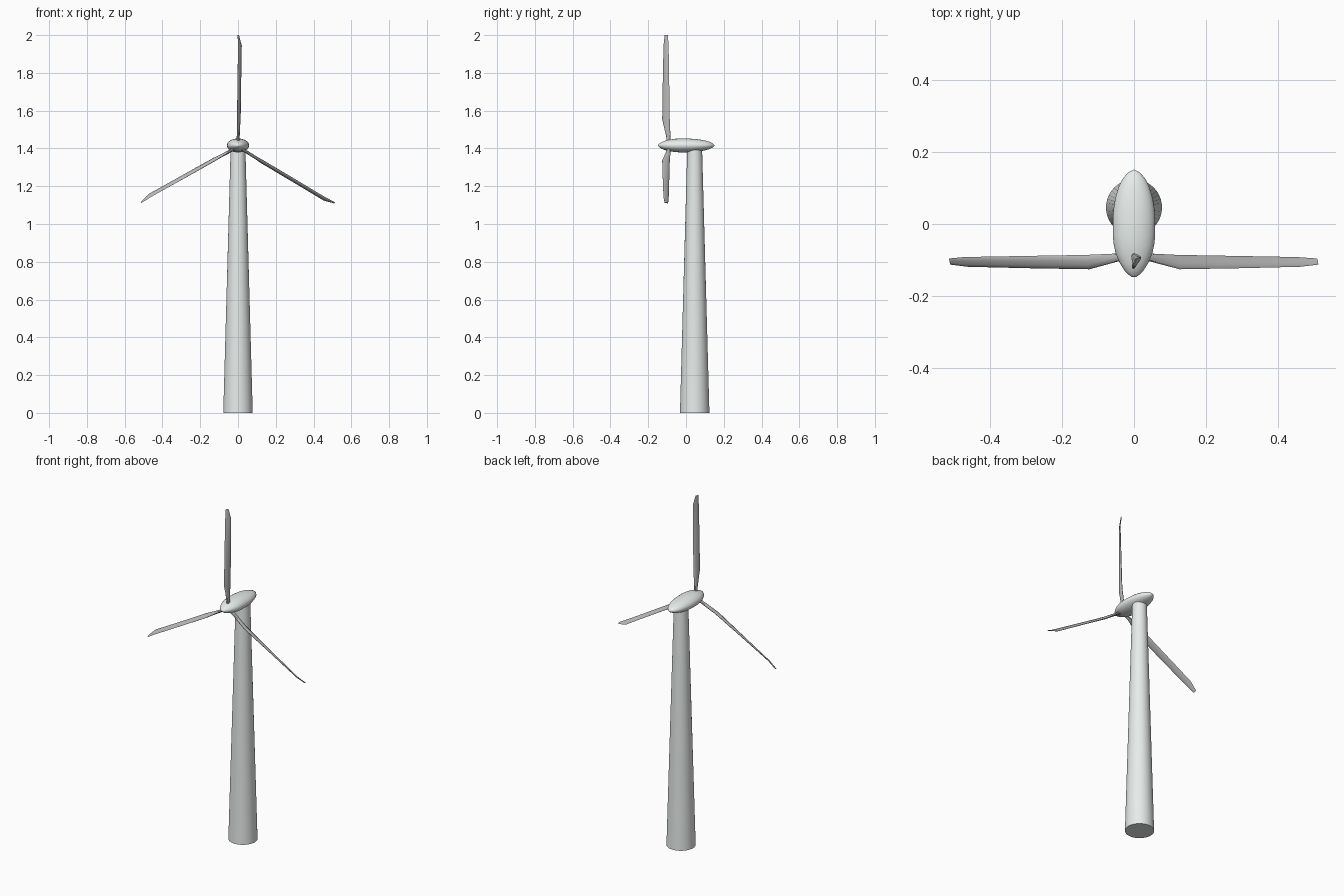
import bpy, bmesh
from math import sin, cos, pi, radians
from mathutils import Matrix, Vector

if "Cube" in bpy.data.objects:
    bpy.data.objects.remove(bpy.data.objects["Cube"])

HUB_Z = 1.416     # axis of the nacelle
ROTOR_Z = 1.409   # centre of the blades


def paint(name, color):
    mat = bpy.data.materials.new(name)
    mat.diffuse_color = color
    mat.use_nodes = True
    mat.node_tree.nodes["Principled BSDF"].inputs["Base Color"].default_value = mat.diffuse_color
    return mat


WHITE = paint("white_paint", (0.80, 0.84, 0.83, 1))
GREY = paint("blade_grey", (0.50, 0.50, 0.50, 1))


def loft(name, rings, mat, angle=40):
    """Skin a list of equal-length point rings and cap both ends."""
    bm = bmesh.new()
    loops = [[bm.verts.new(p) for p in ring] for ring in rings]
    n = len(loops[0])
    for a, b in zip(loops, loops[1:]):
        for i in range(n):
            j = (i + 1) % n
            bm.faces.new((a[i], a[j], b[j], b[i]))
    bm.faces.new(loops[0])
    bm.faces.new(loops[-1])
    bmesh.ops.recalc_face_normals(bm, faces=bm.faces)
    me = bpy.data.meshes.new(name)
    bm.to_mesh(me)
    bm.free()
    me.materials.append(mat)
    ob = bpy.data.objects.new(name, me)
    bpy.context.collection.objects.link(ob)
    bpy.ops.object.select_all(action='DESELECT')
    ob.select_set(True)
    bpy.context.view_layer.objects.active = ob
    bpy.ops.object.shade_smooth_by_angle(angle=radians(angle))
    return ob


def pod(name, profile):
    """Flattened streamlined body along y; profile = (y, half width, half height)."""
    n = 32
    return loft(name, [[(w * cos(2 * pi * i / n), y, HUB_Z + h * sin(2 * pi * i / n))
                        for i in range(n)] for y, w, h in profile], WHITE)


# tapered tower
N = 40
loft("tower", [[(r * cos(2 * pi * i / N), 0.046 + r * sin(2 * pi * i / N), z)
                for i in range(N)] for z, r in ((0, 0.078), (1.405, 0.039))], WHITE)

# rear housing and front nose, meeting at a seam
pod("nacelle", [(-0.006, 0.059, 0.037), (0.02, 0.059, 0.036), (0.05, 0.056, 0.034),
                (0.08, 0.050, 0.030), (0.105, 0.042, 0.025), (0.125, 0.032, 0.019),
                (0.14, 0.020, 0.012), (0.148, 0.008, 0.005), (0.151, 0.001, 0.001)])
pod("nose_cone", [(-0.006, 0.059, 0.037), (-0.03, 0.059, 0.037), (-0.06, 0.056, 0.035),
                  (-0.085, 0.050, 0.031), (-0.11, 0.039, 0.025), (-0.13, 0.026, 0.017),
                  (-0.142, 0.014, 0.009), (-0.147, 0.006, 0.004), (-0.148, 0.001, 0.001)])

# blade sections: radius, front edge (x, y), back edge (x, y), thickness
SECTIONS = [(0.020, (0, -0.104), (0, -0.082), 0.018),
            (0.050, (0, -0.104), (0.002, -0.082), 0.016),
            (0.145, (-0.003, -0.126), (0.012, -0.086), 0.013),
            (0.345, (-0.002, -0.123), (0.016, -0.089), 0.010),
            (0.535, (0, -0.119), (0.020, -0.092), 0.007),
            (0.591, (-0.002, -0.113), (0.005, -0.096), 0.003)]


def blade_rings(turn):
    rot = Matrix.Translation((0, 0, ROTOR_Z)) @ Matrix.Rotation(turn, 4, 'Y')
    rings = []
    for r, f, b, t in SECTIONS:
        f, b = Vector(f), Vector(b)
        mid, half = (f + b) / 2, (b - f) / 2
        side = Vector((half.y, -half.x)).normalized() * t / 2
        ring = []
        for i in range(10):
            a = 2 * pi * i / 10
            p = mid + half * cos(a) + side * sin(a)
            ring.append(rot @ Vector((p.x, p.y, r)))
        rings.append(ring)
    return rings


# three rotor blades
for k in range(3):
    loft(f"blade_{k + 1}", blade_rings(k * 2 * pi / 3), GREY, 30)
